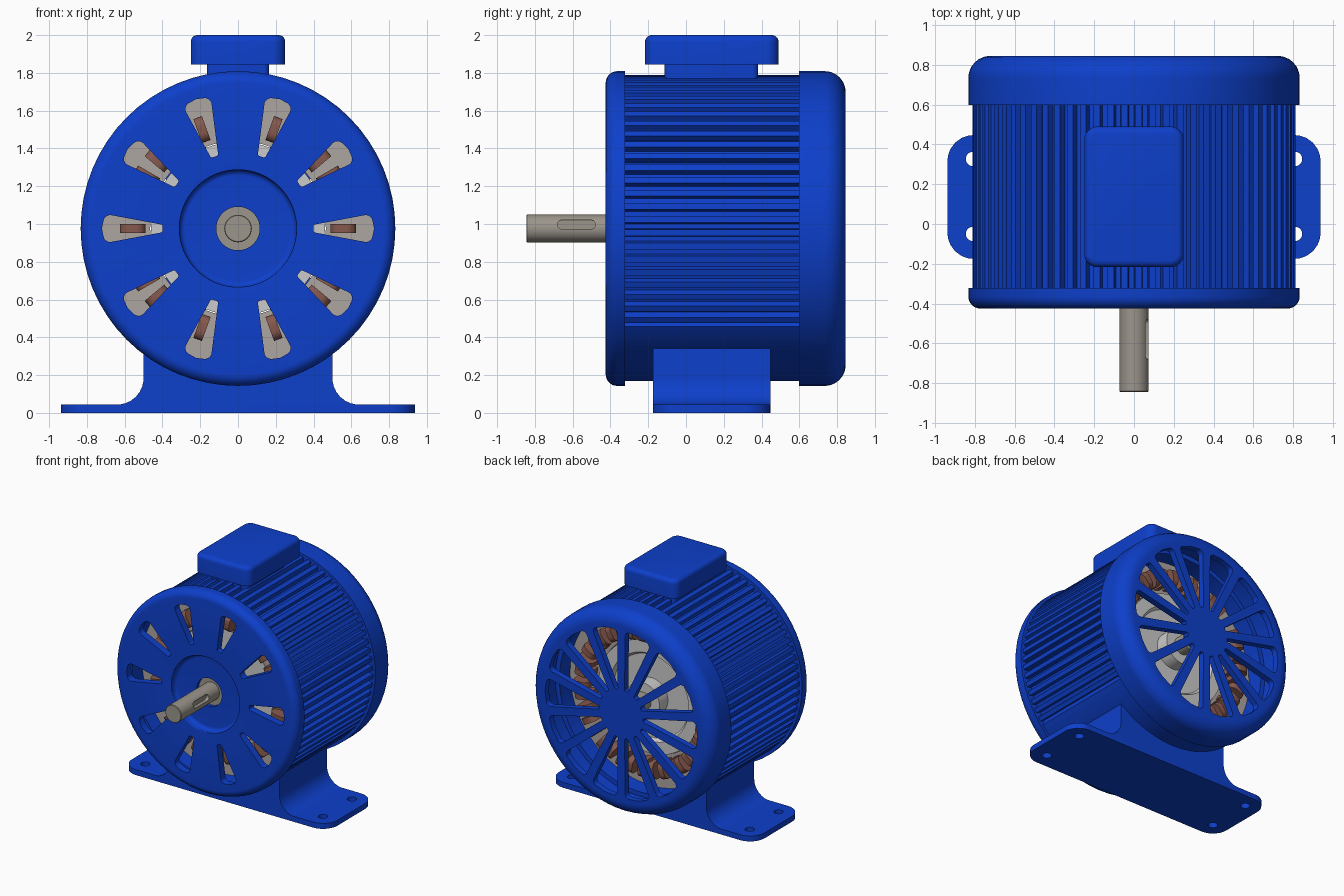
import bpy, bmesh
from math import sin, cos, pi, radians, atan2, sqrt
from mathutils import Vector, Matrix

if "Cube" in bpy.data.objects:
    bpy.data.objects.remove(bpy.data.objects["Cube"])

CZ = 0.976          # height of the motor axis


def material(name, col):
    m = bpy.data.materials.new(name)
    m.diffuse_color = (*col, 1)
    m.use_nodes = True
    m.node_tree.nodes["Principled BSDF"].inputs["Base Color"].default_value = m.diffuse_color
    return m


BLUE = material("blue_paint", (0.004, 0.05, 0.60))
COPPER = material("copper", (0.24, 0.10, 0.075))
STEEL = material("steel", (0.33, 0.30, 0.26))
IRON = material("iron", (0.42, 0.38, 0.36))


def finish(name, bm, mat=None):
    bmesh.ops.remove_doubles(bm, verts=bm.verts, dist=1e-5)
    bmesh.ops.recalc_face_normals(bm, faces=bm.faces)
    me = bpy.data.meshes.new(name)
    bm.to_mesh(me)
    bm.free()
    ob = bpy.data.objects.new(name, me)
    bpy.context.collection.objects.link(ob)
    if mat:
        me.materials.append(mat)
    return ob


def round_poly(pts, radii, n=6):
    """Round each corner of a 2D polygon with a circular arc."""
    out = []
    for i, p in enumerate(pts):
        p = Vector(p)
        r = radii[i] if isinstance(radii, (list, tuple)) else radii
        if r == 0:
            out.append(tuple(p))
            continue
        u = (Vector(pts[i - 1]) - p).normalized()
        v = (Vector(pts[(i + 1) % len(pts)]) - p).normalized()
        half = u.angle(v) / 2
        a, b = p + u * (r / (sin(half) / cos(half))), p + v * (r / (sin(half) / cos(half)))
        c = p + (u + v).normalized() * (r / sin(half))
        for k in range(n + 1):
            d = (a - c).lerp(b - c, k / n).normalized() * r
            out.append(tuple(c + d))
    return out


def rect(x0, x1, y0, y1):
    return [(x0, y0), (x1, y0), (x1, y1), (x0, y1)]


def add_prism(bm, pts, axis, lo, hi, mat=Matrix()):
    """Extrude a 2D outline along x, y or z."""
    def place(p, h):
        a, b = p
        return mat @ Vector({'x': (h, a, b), 'y': (a, h, b), 'z': (a, b, h)}[axis])
    add_loft(bm, [[place(p, h) for p in pts] for h in (lo, hi)])


def add_loft(bm, layers):
    """Skin closed loops of equal length and cap both ends."""
    rings = [[bm.verts.new(p) for p in layer] for layer in layers]
    bm.faces.new(rings[0])
    bm.faces.new(rings[-1][::-1])
    for A, B in zip(rings, rings[1:]):
        for i in range(len(A)):
            bm.faces.new((A[i - 1], B[i - 1], B[i], A[i]))


def prism(name, pts, axis, lo, hi, mat=None):
    bm = bmesh.new()
    add_prism(bm, pts, axis, lo, hi)
    return finish(name, bm, mat)


def lathe(name, prof, mat=None, seg=64):
    """Spin a closed (radius, y) profile around the motor axis."""
    bm = bmesh.new()
    rings = [[bm.verts.new((r * cos(2 * pi * k / seg), y, CZ + r * sin(2 * pi * k / seg)))
              for r, y in prof] for k in range(seg)]
    n = len(prof)
    for k in range(seg):
        A, B = rings[k], rings[(k + 1) % seg]
        for i in range(n):
            j = (i + 1) % n
            if prof[i][0] == 0 and prof[j][0] == 0:
                continue
            if prof[i][0] == 0:
                bm.faces.new((A[i], A[j], B[j]))
            elif prof[j][0] == 0:
                bm.faces.new((A[i], A[j], B[i]))
            else:
                bm.faces.new((A[i], A[j], B[j], B[i]))
    return finish(name, bm, mat)


def cut(ob, cutter):
    cutter.hide_render = True
    m = ob.modifiers.new("cut", 'BOOLEAN')
    m.operation, m.solver, m.object = 'DIFFERENCE', 'EXACT', cutter
    bpy.context.view_layer.objects.active = ob
    bpy.ops.object.modifier_apply(modifier=m.name)
    bpy.data.objects.remove(cutter)


def spin_y(a):
    return Matrix.Translation((0, 0, CZ)) @ Matrix.Rotation(a, 4, 'Y')


def vent_cutter(count, r0, w0, r1, w1, lo, hi):
    """Ring of tapered rounded slots, half width w0 inside and w1 outside."""
    pts = round_poly([(r0, -w0), (r1, -w1), (r1 + 0.015, 0), (r1, w1), (r0, w0)],
                     [w0 * 0.6, 0.035, 0, 0.035, w0 * 0.6])
    bm = bmesh.new()
    for k in range(count):
        add_prism(bm, pts, 'y', lo, hi, spin_y(2 * pi * k / count))
    return finish("vent_cutter", bm)


# Front end cap with recessed centre and ten vents
cap = lathe("front_end_cap", round_poly(
    [(0.115, -0.375), (0.31, -0.375), (0.31, -0.425), (0.833, -0.425),
     (0.833, -0.322), (0.765, -0.322), (0.765, -0.365), (0.36, -0.365), (0.33, -0.32), (0.115, -0.32)],
    [0, 0.03, 0.006, 0.06, 0, 0, 0, 0, 0, 0]), BLUE)
cut(cap, vent_cutter(10, 0.40, 0.02, 0.705, 0.077, -0.6, -0.2))

# Rear fan cover with fourteen openings between spokes
cover = lathe("rear_fan_cover", round_poly(
    [(0, 0.845), (0.833, 0.845), (0.833, 0.598), (0.773, 0.598), (0.773, 0.795), (0, 0.795)],
    [0, 0.11, 0, 0, 0.07, 0], 8), BLUE)
cut(cover, vent_cutter(14, 0.20, 0.014, 0.68, 0.118, 0.65, 1.0))

# Finned housing, smooth at the bottom
outline = []
N = 72
for k in range(N):
    for f, r in ((0.0, 0.772), (0.36, 0.772), (0.44, 0.812), (0.92, 0.812)):
        a = 2 * pi * (k + f) / N
        outline.append((a, 0.808 if sin(a) < -0.64 else r))
bm = bmesh.new()
loops = [[bm.verts.new((R * cos(a), y, CZ + R * sin(a))) for a, r in outline
          for R in (r if outer else 0.735,)]
         for outer, y in ((1, -0.325), (1, 0.6), (0, 0.6), (0, -0.325))]
for A, B in zip(loops, loops[1:] + loops[:1]):
    for i in range(len(A)):
        bm.faces.new((A[i - 1], A[i], B[i], B[i - 1]))
finish("finned_housing", bm, BLUE)

# Foot: base plate with bolt holes
plate = prism("base_plate", round_poly(rect(-0.938, 0.938, -0.175, 0.447), 0.13), 'z', 0, 0.045, BLUE)
bm = bmesh.new()
for x in (-0.81, 0.81):
    for y in (-0.05, 0.327):
        add_prism(bm, [(x + 0.036 * cos(t * pi / 12), y + 0.036 * sin(t * pi / 12)) for t in range(24)],
                  'z', -0.1, 0.2)
cut(plate, finish("bolt_cutter", bm))

# Foot: saddle that flares into the plate and hugs the housing
R = 0.785
a0 = atan2(-sqrt(R * R - 0.25), 0.5)
right = round_poly([(0.65, 0.02), (0.65, 0.044), (0.5, 0.044), (0.5, CZ + R * sin(a0))], [0, 0, 0.14, 0], 8)
arc = [(R * cos(a), CZ + R * sin(a)) for a in [a0 + (-pi - 2 * a0) * k / 16 for k in range(1, 16)]]
prism("foot_saddle", right + arc + [(-x, z) for x, z in reversed(right)], 'y', -0.175, 0.447, BLUE)

# Terminal box with rounded lid on its pedestal
prism("terminal_box_neck", round_poly(rect(-0.165, 0.165, -0.115, 0.382), 0.03), 'z', 1.72, 1.85, BLUE)
layers = []
for z, d in [(1.845, 0)] + [(1.965 + 0.035 * sin(t * pi / 10), 0.035 * (1 - cos(t * pi / 10))) for t in range(6)]:
    layers.append([(x, y, z) for x, y in
                   round_poly(rect(-0.25 + d, 0.25 - d, -0.217 + d, 0.49 - d), 0.065 - d)])
bm = bmesh.new()
add_loft(bm, layers)
finish("terminal_box", bm, BLUE)

# Shaft with keyway
shaft = lathe("shaft", [(0, -0.845), (0.069, -0.845), (0.073, -0.841), (0.073, 0.66), (0, 0.66)], STEEL, 40)
cut(shaft, prism("key_cutter", round_poly(rect(-0.68, -0.48, CZ - 0.003, CZ + 0.045), 0.023), 'x', 0.045, 0.12))

# Front bearing, rotor and stator
lathe("front_bearing", [(0.068, -0.345), (0.12, -0.345), (0.12, -0.28), (0.068, -0.28)], STEEL)
lathe("rotor", [(0.068, -0.28), (0.15, -0.28), (0.15, -0.2), (0.46, -0.2), (0.46, 0.48), (0.36, 0.48),
                (0.34, 0.45), (0.15, 0.45), (0.15, 0.56), (0.068, 0.56)])
lathe("stator_core", [(0.465, -0.2), (0.738, -0.2), (0.738, 0.46), (0.465, 0.46)], IRON)

# Copper windings standing out of both stator ends
bm = bmesh.new()
loop = round_poly(rect(0.49, 0.625, -0.29, 0.60), 0.045, 4)
for k in range(36):
    add_prism(bm, loop, 'z', -0.024, 0.024, spin_y(2 * pi * k / 36))
finish("copper_windings", bm, COPPER)

# Smooth the round surfaces, keep hard edges
bpy.ops.object.select_all(action='SELECT')
bpy.context.view_layer.objects.active = shaft
bpy.ops.object.shade_smooth_by_angle(angle=radians(30))
